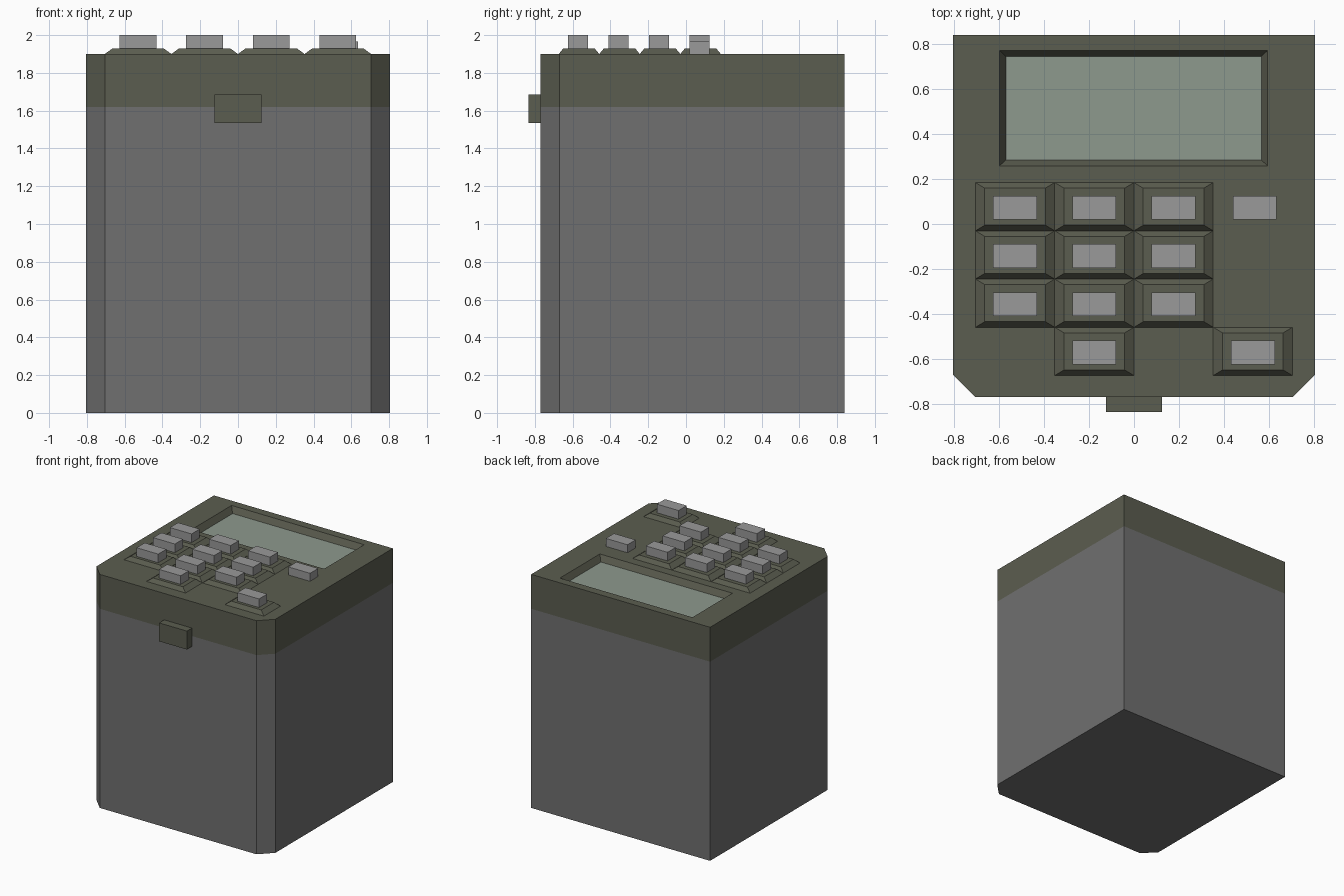
import bpy, bmesh

if "Cube" in bpy.data.objects:
    bpy.data.objects.remove(bpy.data.objects["Cube"])


def material(name, rgb):
    m = bpy.data.materials.new(name)
    m.diffuse_color = (*rgb, 1)
    m.use_nodes = True
    m.node_tree.nodes["Principled BSDF"].inputs["Base Color"].default_value = m.diffuse_color
    return m


GREY = material("body_grey", (0.16, 0.16, 0.16))
OLIVE = material("lid_olive", (0.105, 0.11, 0.08))
BUTTON = material("button_grey", (0.32, 0.32, 0.32))
GLASS = material("display_green", (0.27, 0.32, 0.27))


def loft(name, bottom, top, z0, z1, mat):
    """Closed solid between two outlines with the same number of points."""
    bm = bmesh.new()
    lo = [bm.verts.new((x, y, z0)) for x, y in bottom]
    hi = [bm.verts.new((x, y, z1)) for x, y in top]
    n = len(lo)
    bm.faces.new(lo[::-1])
    bm.faces.new(hi)
    for i in range(n):
        j = (i + 1) % n
        bm.faces.new((lo[i], lo[j], hi[j], hi[i]))
    bmesh.ops.recalc_face_normals(bm, faces=bm.faces)
    me = bpy.data.meshes.new(name)
    bm.to_mesh(me)
    bm.free()
    me.materials.append(mat)
    ob = bpy.data.objects.new(name, me)
    bpy.context.collection.objects.link(ob)
    return ob


def rect(cx, cy, w, d):
    return [(cx - w / 2, cy - d / 2), (cx + w / 2, cy - d / 2),
            (cx + w / 2, cy + d / 2), (cx - w / 2, cy + d / 2)]


# Housing and lid share one outline with cut front corners
half = [(0.705, -0.77), (0.805, -0.67), (0.805, 0.84)]
outline = half + [(-x, y) for x, y in reversed(half)]
SEAM, TOP, FLOOR = 1.62, 1.90, 1.85
loft("housing", outline, outline, 0, SEAM, GREY)
lid = loft("lid", outline, outline, SEAM, TOP, OLIVE)

# Display recess with sloping sides (slope continued above the lid)
SX, SY = -0.002, 0.515
cutter = loft("recess_cutter", rect(SX, SY, 1.136, 0.46),
              rect(SX, SY, 1.25, 0.568), FLOOR, 2 * TOP - FLOOR, OLIVE)
cutter.hide_render = True
cutter.hide_set(True)
cut = lid.modifiers.new("recess", 'BOOLEAN')
cut.operation = 'DIFFERENCE'
cut.solver = 'EXACT'
cut.object = cutter

# Display panel
panel = rect(SX, SY, 1.136, 0.46)
loft("display", panel, panel, FLOOR - 0.002, FLOOR + 0.002, GLASS)

# Front latch
latch = rect(0, -0.8025, 0.25, 0.065)
loft("latch", latch, latch, 1.535, 1.685, OLIVE)

# Keypad: bevelled bases with block buttons
PITCH_X, PITCH_Y = 0.3525, 0.2145
keys = [(c, r) for r in range(3) for c in range(3)] + [(1, 3), (3, 3)]
for c, r in keys:
    x, y = -0.529 + c * PITCH_X, 0.077 - r * PITCH_Y
    loft(f"key_base_{r}_{c}", rect(x, y, PITCH_X, PITCH_Y),
         rect(x, y, 0.27, 0.165), TOP, 1.93, OLIVE)
    b = rect(x, y - 0.005, 0.195, 0.105)
    loft(f"key_button_{r}_{c}", b, b, 1.93, 2.0, BUTTON)

# Separate low button on the right
b = rect(0.537, 0.072, 0.195, 0.105)
loft("side_button", b, b, TOP, 1.965, BUTTON)
